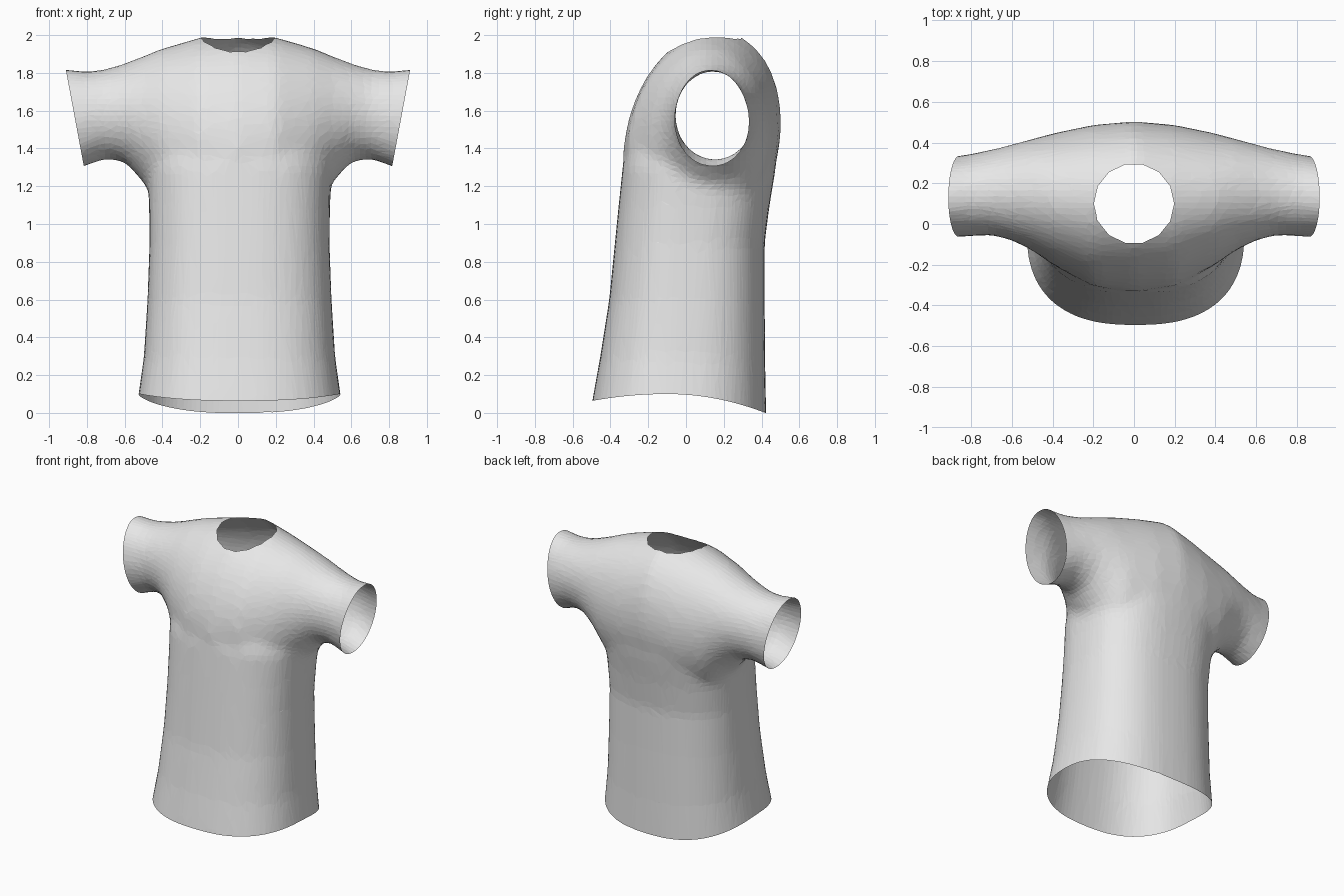
import bpy, bmesh
from math import sin, cos, pi, copysign
from mathutils import Vector

cube = bpy.data.objects.get("Cube")
if cube:
    bpy.data.objects.remove(cube, do_unlink=True)

SIDES = 40


def power(v, p):
    return copysign(abs(v) ** p, v)


def loft(bm, rings):
    """Skin a list of closed rings and cap both ends."""
    rows = [[bm.verts.new(p) for p in ring] for ring in rings]
    for a, b in zip(rows, rows[1:]):
        for i in range(SIDES):
            j = (i + 1) % SIDES
            bm.faces.new((a[i], a[j], b[j], b[i]))
    bm.faces.new(rows[0])
    bm.faces.new(rows[-1])


def body_ring(z, half, front, back):
    mid, depth = (front + back) / 2, (back - front) / 2
    p = 2 / 2.5
    ang = [2 * pi * i / SIDES for i in range(SIDES)]
    return [(0.008 + half * power(cos(a), p), mid + depth * power(sin(a), p), z) for a in ang]


def arm_ring(x, front, back, low, high):
    mid, depth = (front + back) / 2, (back - front) / 2
    zc, rise = (low + high) / 2, (high - low) / 2
    lean = 0.25 * max(0, 1 - abs(x) / 0.6)
    ang = [2 * pi * i / SIDES for i in range(SIDES)]
    return [(x, mid + depth * cos(a), zc + rise * sin(a) + lean * depth * cos(a)) for a in ang]


# Torso sections: height, half width, front y, back y
torso = [(-0.2, 0.58, -0.55, 0.43), (0.1, 0.535, -0.497, 0.425), (0.3, 0.507, -0.457, 0.42),
         (0.6, 0.488, -0.407, 0.417), (0.9, 0.477, -0.377, 0.417), (1.1, 0.48, -0.357, 0.443),
         (1.3, 0.49, -0.337, 0.477), (1.45, 0.45, -0.3, 0.47), (1.55, 0.35, -0.25, 0.43)]

# Shoulder and sleeve sections: x, front y, back y, bottom z, top z
arm = [(0, -0.335, 0.505, 0.85, 2.018), (0.2, -0.31, 0.487, 0.9, 1.985), (0.4, -0.2, 0.445, 1.05, 1.93),
       (0.5, -0.13, 0.418, 1.22, 1.89), (0.6, -0.08, 0.39, 1.33, 1.85), (0.7, -0.055, 0.365, 1.345, 1.82),
       (0.8, -0.06, 0.345, 1.31, 1.807), (0.92, -0.067, 0.325, 1.26, 1.822), (1.05, -0.07, 0.32, 1.22, 1.83)]

bm = bmesh.new()
loft(bm, [body_ring(*s) for s in torso])
mirrored = [(-s[0],) + s[1:] for s in arm[:0:-1]]
loft(bm, [arm_ring(*s) for s in mirrored + arm])
bmesh.ops.recalc_face_normals(bm, faces=bm.faces)
mesh = bpy.data.meshes.new("shirt")
bm.to_mesh(mesh)
bm.free()
shirt = bpy.data.objects.new("shirt", mesh)
bpy.context.collection.objects.link(shirt)

# Fuse the volumes into one soft skin with cloth-like facets
fuse = shirt.modifiers.new("fuse", 'REMESH')
fuse.mode = 'VOXEL'
fuse.voxel_size = 0.03
soften = shirt.modifiers.new("soften", 'SMOOTH')
soften.factor = 0.5
soften.iterations = 8
facet = shirt.modifiers.new("facet", 'DECIMATE')
facet.ratio = 0.25
graph = bpy.context.evaluated_depsgraph_get()
skin = bpy.data.meshes.new_from_object(shirt.evaluated_get(graph))
shirt.modifiers.clear()
shirt.data = skin
skin.name = "shirt"
bpy.data.meshes.remove(mesh)

bm = bmesh.new()
bm.from_mesh(skin)


def cut(point, normal, faces=None, clear=True):
    faces = list(bm.faces) if faces is None else faces
    edges = {e for f in faces for e in f.edges}
    verts = {v for f in faces for v in f.verts}
    bmesh.ops.bisect_plane(bm, geom=[*verts, *edges, *faces], dist=1e-5,
                           plane_co=point, plane_no=normal, clear_outer=clear)


# Sleeve openings, slanted inwards towards the bottom
for side in (-1, 1):
    cut((side * 0.912, 0, 1.82), (side * 0.52, 0, -0.097))

# Hem opening, then curve it down at front and back
cut((0, 0, 0.1), (0, 0, -1))
for v in bm.verts:
    t = v.co.y + 0.1
    drop = 0.1 * (t / 0.52) ** 2 if t > 0 else 0.037 * (t / 0.4) ** 2
    v.co.z -= drop * max(0, 1 - (v.co.z - 0.1) / 0.5)

# Round neck opening
NECK = Vector((0, 0.1, 0))
RADIUS = 0.195
for i in range(14):
    a = 2 * pi * (i + 0.5) / 14
    out = Vector((cos(a), sin(a), 0))
    near = [f for f in bm.faces if f.calc_center_median().z > 1.75
            and (f.calc_center_median() - NECK).xy.length < 0.32]
    cut(NECK + out * RADIUS * 0.985, out, near, False)
hole = []
for f in bm.faces:
    c = f.calc_center_median()
    d = (c - NECK).xy
    reach = max(d.x * cos(2 * pi * (i + 0.5) / 14) + d.y * sin(2 * pi * (i + 0.5) / 14) for i in range(14))
    if c.z > 1.7 and reach < RADIUS * 0.985:
        hole.append(f)
bmesh.ops.delete(bm, geom=hole, context='FACES')
bmesh.ops.remove_doubles(bm, verts=bm.verts, dist=0.004)
bmesh.ops.triangulate(bm, faces=bm.faces)
for f in bm.faces:
    f.smooth = False
    f.material_index = 0
bm.to_mesh(skin)
bm.free()

# Plain grey cloth
cloth = bpy.data.materials.new("grey cloth")
cloth.use_nodes = True
grey = (0.8, 0.8, 0.8, 1)
cloth.diffuse_color = grey
cloth.node_tree.nodes["Principled BSDF"].inputs["Base Color"].default_value = grey
skin.materials.clear()
skin.materials.append(cloth)
